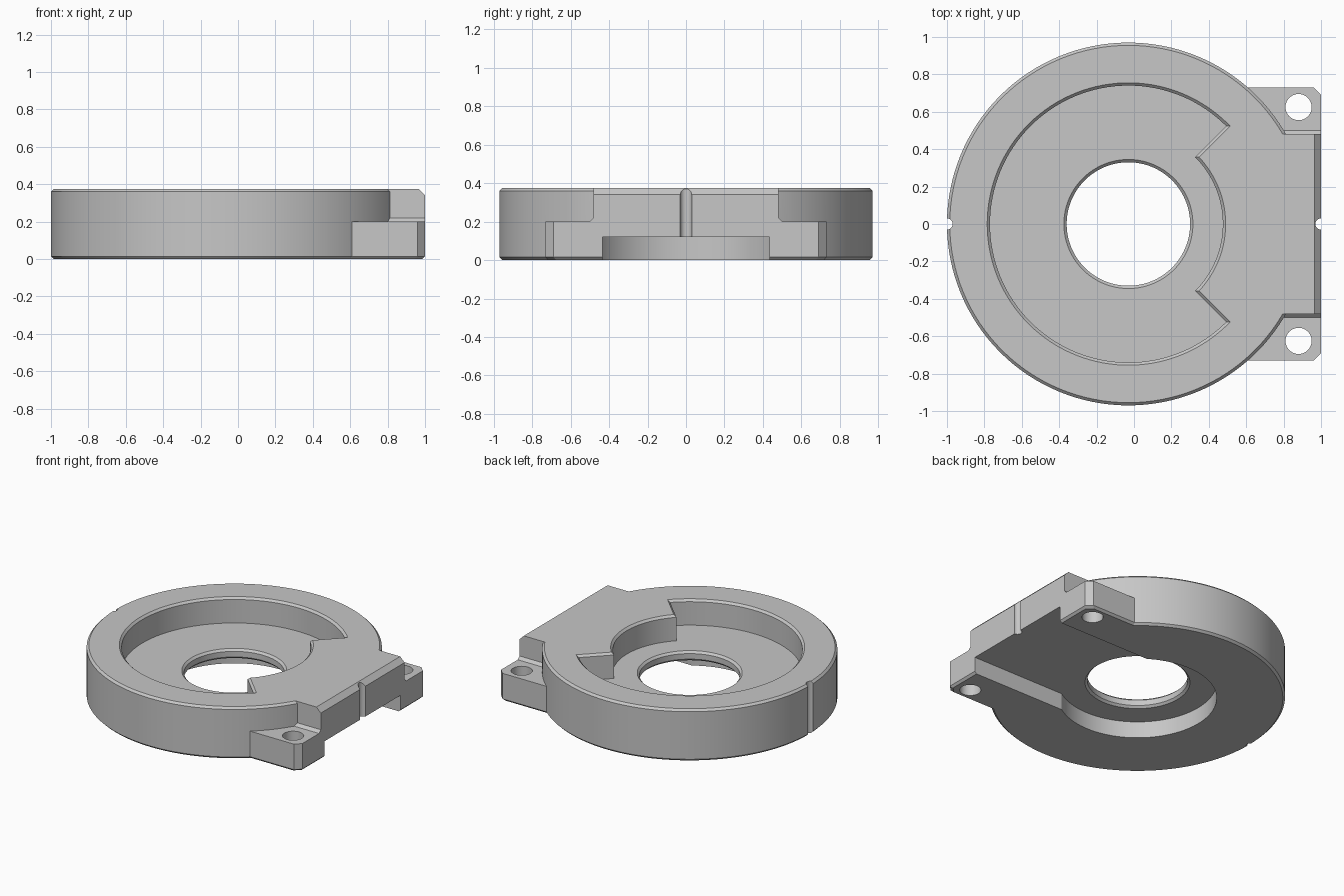
import bpy, bmesh
from math import pi, sin, cos, asin, radians

if "Cube" in bpy.data.objects:
    bpy.data.objects.remove(bpy.data.objects["Cube"], do_unlink=True)

CX = -0.03      # axis of the round body
BEV = 0.015     # edge chamfer
TOP = 0.375

grey = bpy.data.materials.new("plain_grey")
grey.use_nodes = True
grey.diffuse_color = (0.57, 0.57, 0.57, 1)
grey.node_tree.nodes["Principled BSDF"].inputs["Base Color"].default_value = grey.diffuse_color


def arc(r, a0, a1, n, x=CX, y=0):
    return [(x + r * cos(a0 + (a1 - a0) * i / n), y + r * sin(a0 + (a1 - a0) * i / n))
            for i in range(n + 1)]


def circle(r, x=CX, y=0, n=128):
    return arc(r, 0, 2 * pi, n, x, y)[:-1]


def rect(x0, x1, w):
    return [(x0, -w), (x1, -w), (x1, w), (x0, w)]


def loft(name, sections):
    """Closed solid through stacked outlines, each given as (points, height)."""
    bm = bmesh.new()
    rings = [[bm.verts.new((x, y, z)) for x, y in pts] for pts, z in sections]
    n = len(rings[0])
    for low, high in zip(rings, rings[1:]):
        for i in range(n):
            j = (i + 1) % n
            bm.faces.new((low[i], low[j], high[j], high[i]))
    bm.faces.new(rings[0][::-1])
    bm.faces.new(rings[-1])
    bmesh.ops.recalc_face_normals(bm, faces=bm.faces)
    mesh = bpy.data.meshes.new(name)
    bm.to_mesh(mesh)
    bm.free()
    mesh.materials.append(grey)
    ob = bpy.data.objects.new(name, mesh)
    bpy.context.collection.objects.link(ob)
    return ob


def combine(target, tool, operation):
    mod = target.modifiers.new(operation, "BOOLEAN")
    mod.operation, mod.solver, mod.object = operation, "EXACT", tool
    bpy.context.view_layer.objects.active = target
    bpy.ops.object.modifier_apply(modifier=mod.name)
    bpy.data.objects.remove(tool, do_unlink=True)


def plate_outline(inset):
    x, y, c = 1 - inset, 0.73 - inset, 0.04
    return [(0.3, -y), (x - c, -y), (x, c - y), (x, y - c), (x - c, y), (0.3, y)]


def recess_outline(o):
    # large arc on one side, smaller arc on the other, joined by radial steps
    big, small = 0.74 + o, 0.505 + o
    a, b = pi / 4 - asin(o / big), pi / 4 - asin(o / small)
    return arc(big, a, 2 * pi - a, 96) + arc(small, -b, b, 32)


# Round body with chamfered rims
body = loft("housing_body", [(circle(0.97 - BEV), 0), (circle(0.97), BEV),
                             (circle(0.97), TOP - BEV), (circle(0.97 - BEV), TOP)])

# Mounting plate and raised connector block
combine(body, loft("mounting_plate", [(plate_outline(BEV), 0), (plate_outline(0), BEV),
                                      (plate_outline(0), 0.2)]), "UNION")
combine(body, loft("connector_block", [(rect(0.3, 1, 0.5), 0.1), (rect(0.3, 1, 0.5), 0.2),
                                       (rect(0.3, 1, 0.48), 0.22), (rect(0.3, 1, 0.48), 0.34),
                                       (rect(0.3, 0.965, 0.48), TOP)]), "UNION")

# Upper recess with chamfered lip
combine(body, loft("recess_cutter", [(recess_outline(0), 0.19), (recess_outline(0), TOP - BEV),
                                     (recess_outline(BEV), TOP), (recess_outline(BEV), 0.5)]),
        "DIFFERENCE")

# Underside pocket and the channel leading out of it
combine(body, loft("pocket_cutter", [(circle(0.52), -0.1), (circle(0.52), 0.12)]), "DIFFERENCE")
combine(body, loft("channel_cutter", [(rect(0, 1.1, 0.435), -0.1), (rect(0, 1.1, 0.435), 0.12)]),
        "DIFFERENCE")

# Central bore, chamfered on both faces
bore = [(0.345, 0.05), (0.345, 0.12), (0.33, 0.135), (0.33, 0.175), (0.345, 0.19), (0.345, 0.3)]
combine(body, loft("bore_cutter", [(circle(r), z) for r, z in bore]), "DIFFERENCE")

# Screw holes and edge notches
for side in (-1, 1):
    for name, r, x, y in (("screw_cutter", 0.07, 0.88, 0.625 * side),
                          ("notch_cutter", 0.03, side, 0)):
        tube = circle(r, x, y, 32)
        combine(body, loft(name, [(tube, -0.1), (tube, 0.5)]), "DIFFERENCE")

bpy.ops.object.select_all(action="DESELECT")
body.select_set(True)
bpy.context.view_layer.objects.active = body
bpy.ops.object.shade_smooth_by_angle(angle=radians(25))
